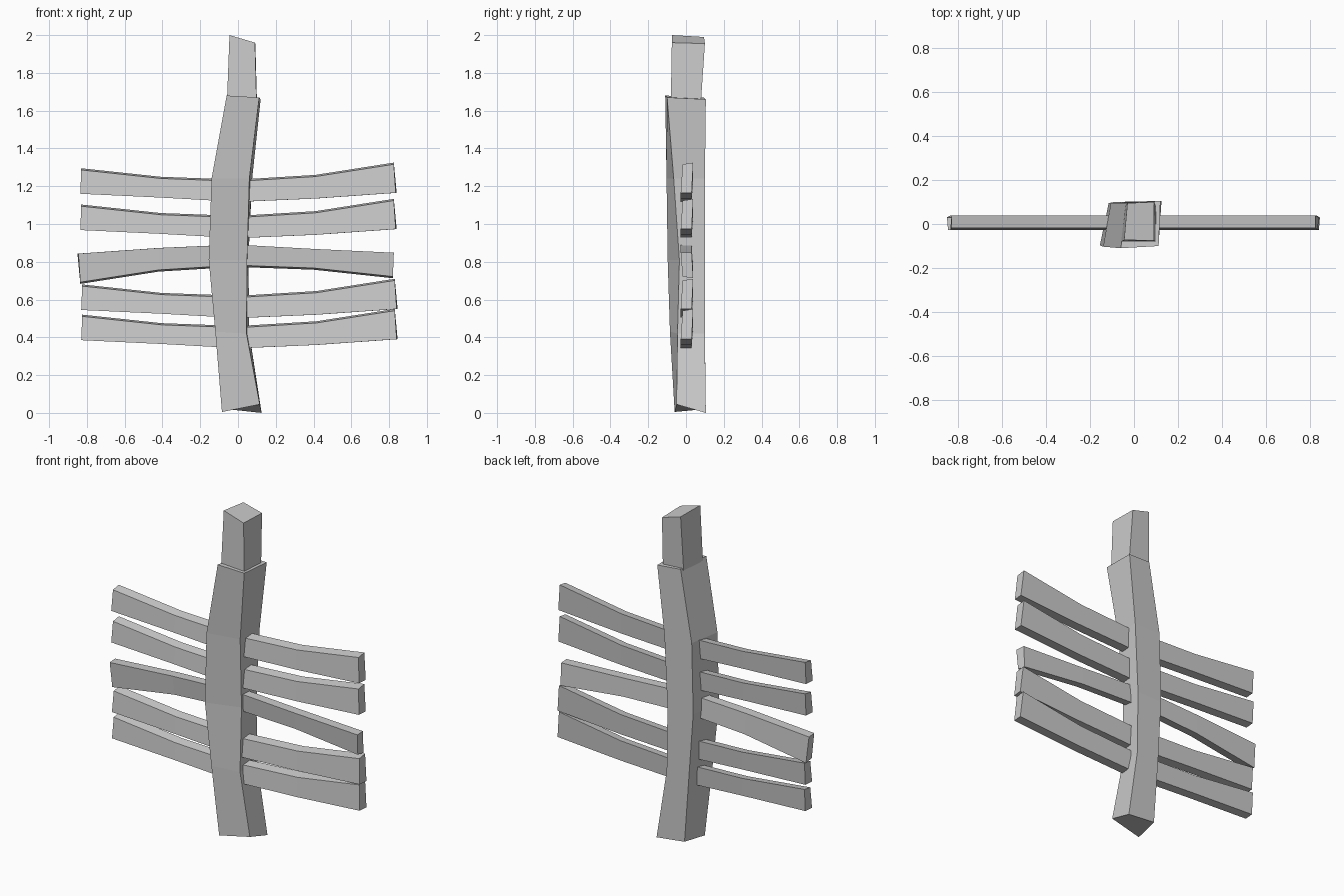
import bpy, bmesh


def loft(name, rings):
    """Closed solid skinned through four-cornered rings."""
    bm = bmesh.new()
    loops = [[bm.verts.new(p) for p in r] for r in rings]
    for a, b in zip(loops, loops[1:]):
        for i in range(4):
            j = (i + 1) % 4
            bm.faces.new((a[i], a[j], b[j], b[i]))
    bm.faces.new(loops[0][::-1])
    bm.faces.new(loops[-1])
    bmesh.ops.recalc_face_normals(bm, faces=bm.faces)
    mesh = bpy.data.meshes.new(name)
    bm.to_mesh(mesh)
    bm.free()
    ob = bpy.data.objects.new(name, mesh)
    bpy.context.collection.objects.link(ob)
    return ob


# Bent, twisted post: corners front-left, front-right, back-right, back-left
loft("post", [
    [(-.085, -.06, .005), (.115, -.05, .045), (.125, .105, 0), (-.06, .10, .02)],
    [(-.12, -.085, .43), (.045, -.045, .42), (.06, .10, .42), (-.09, .10, .43)],
    [(-.155, -.097, .81), (.048, -.035, .81), (.055, .10, .81), (-.115, .095, .81)],
    [(-.14, -.103, 1.24), (.06, -.065, 1.24), (.075, .10, 1.24), (-.105, .095, 1.24)],
    [(-.06, -.11, 1.68), (.112, -.10, 1.67), (.12, .105, 1.66), (-.03, .095, 1.67)],
])

# Narrower block on top of the post
loft("post_top", [
    [(-.058, -.08, 1.66), (.098, -.08, 1.66), (.10, .08, 1.66), (-.04, .08, 1.66)],
    [(-.045, -.073, 2.0), (.09, -.075, 1.96), (.092, .10, 1.955), (-.03, .095, 1.99)],
])

# Crossbars: x at bottom, x at top, lower z, upper z (relative to the bar centre)
BAR = [
    (-.835, -.83, -.02, .115),
    (-.41, -.41, -.04, .07),
    (0, 0, -.063, .055),
    (.41, .41, -.045, .08),
    (.835, .825, -.015, .145),
]


def crossbar(name, z, dx=0, flip=1):
    rings = []
    for xb, xt, lo, hi in BAR:
        corners = [(xb, -.028, lo), (xb + .005, .03, lo),
                   (xt, .038, hi), (xt, -.018, hi - .009)]
        rings.append([(flip * x + dx, y, z + flip * h) for x, y, h in corners])
    loft(name, rings)


for i, (z, dx, flip) in enumerate([
        (1.18, 0, 1), (.988, 0, 1), (.828, -.01, -1), (.565, .005, 1), (.405, .005, 1)]):
    crossbar(f"crossbar_{i + 1}", z, dx, flip)
